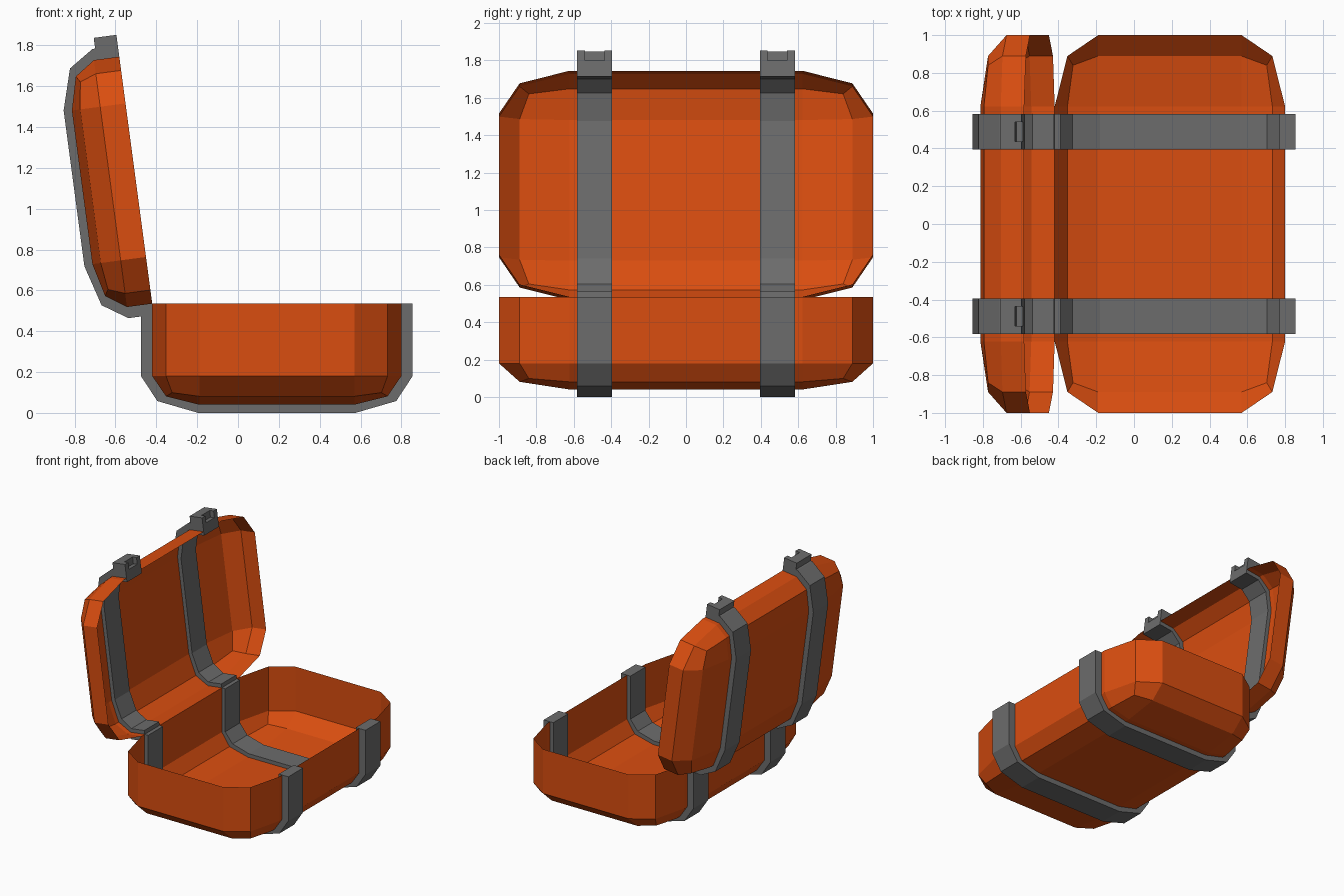
import bpy, bmesh, math
from mathutils import Matrix, Vector

if "Cube" in bpy.data.objects:
    bpy.data.objects.remove(bpy.data.objects["Cube"])


def material(name, color):
    m = bpy.data.materials.new(name)
    m.diffuse_color = (*color, 1)
    m.use_nodes = True
    m.node_tree.nodes["Principled BSDF"].inputs["Base Color"].default_value = m.diffuse_color
    return m


ORANGE = material("orange_plastic", (0.70, 0.075, 0.005))
GREY = material("grey_strap", (0.15, 0.15, 0.15))

# Local frame of each half: s = across, y = along, d = depth below the rim
RIM = 0.535
TILT = math.radians(7.6)
sn, cs = math.sin(TILT), math.cos(TILT)
HALF = 0.61
BASE_FRAME = Matrix(((1, 0, 0, 0.19), (0, 1, 0, 0), (0, 0, -1, RIM), (0, 0, 0, 1)))
LID_FRAME = Matrix(((-sn, 0, -cs, -0.42 - HALF * sn),
                    (0, 1, 0, 0),
                    (cs, 0, -sn, RIM + HALF * cs),
                    (0, 0, 0, 1)))


def finish(bm, name, mat, frame):
    bm.transform(frame)
    bmesh.ops.recalc_face_normals(bm, faces=bm.faces)
    me = bpy.data.meshes.new(name)
    bm.to_mesh(me)
    bm.free()
    me.materials.append(mat)
    ob = bpy.data.objects.new(name, me)
    bpy.context.collection.objects.link(ob)
    return ob


def shell(name, frame, wall):
    """Open tray: a bevelled box with its cap removed."""
    bm = bmesh.new()
    bmesh.ops.create_cube(bm, size=2)
    bmesh.ops.bevel(bm, geom=bm.edges[:], offset=0.378, segments=2,
                    profile=0.5, affect='EDGES', offset_type='OFFSET')
    bmesh.ops.delete(bm, geom=[v for v in bm.verts if v.co.z < -0.65], context='VERTS')
    for v in bm.verts:
        z = v.co.z
        d = 0 if z < 0 else wall + (z - 0.622) * 0.37
        v.co = Vector((v.co.x * HALF, v.co.y, d))
    finish(bm, name, ORANGE, frame)


def strap(name, frame, wall, yc):
    """Band that follows the section of a half, showing outside and inside."""
    outer = [(0.665, 0), (0.665, wall), (0.585, wall + 0.122), (0.385, wall + 0.18)]
    inner = [(0.58, 0), (0.58, wall - 0.01), (0.515, wall + 0.07), (0.37, wall + 0.11)]
    outer += [(-s, d) for s, d in reversed(outer)]
    inner += [(-s, d) for s, d in reversed(inner)]
    bm = bmesh.new()
    rows = []
    for (so, do), (si, di) in zip(outer, inner):
        rows.append([bm.verts.new(p) for p in (
            (so, yc - 0.094, do), (so, yc + 0.094, do),
            (si, yc + 0.094, di), (si, yc - 0.094, di))])
    for a, b in zip(rows, rows[1:]):
        for i in range(4):
            j = (i + 1) % 4
            bm.faces.new((a[i], a[j], b[j], b[i]))
    bm.faces.new(rows[0])
    bm.faces.new(rows[-1])
    finish(bm, name, GREY, frame)


def box(name, frame, s, y, d):
    bm = bmesh.new()
    bmesh.ops.create_cube(bm, size=1)
    for v in bm.verts:
        v.co = Vector([lo + (c + 0.5) * (hi - lo)
                       for c, (lo, hi) in zip(v.co, (s, y, d))])
    finish(bm, name, GREY, frame)


# Two halves of the case
shell("case_base", BASE_FRAME, 0.355)
shell("case_lid", LID_FRAME, 0.125)

# Straps and the latches on the free edge of the lid
for side, yc in (("front", -0.489), ("back", 0.489)):
    strap(side + "_base_strap", BASE_FRAME, 0.355, yc)
    strap(side + "_lid_strap", LID_FRAME, 0.125, yc)
    box(side + "_latch_block", LID_FRAME, (0.655, 0.718), (yc - 0.094, yc + 0.094), (0.035, 0.112))
    for k in (-1, 1):
        ys = sorted((yc + k * 0.052, yc + k * 0.094))
        box(side + "_latch_prong", LID_FRAME, (0.655, 0.718), ys, (0, 0.035))
